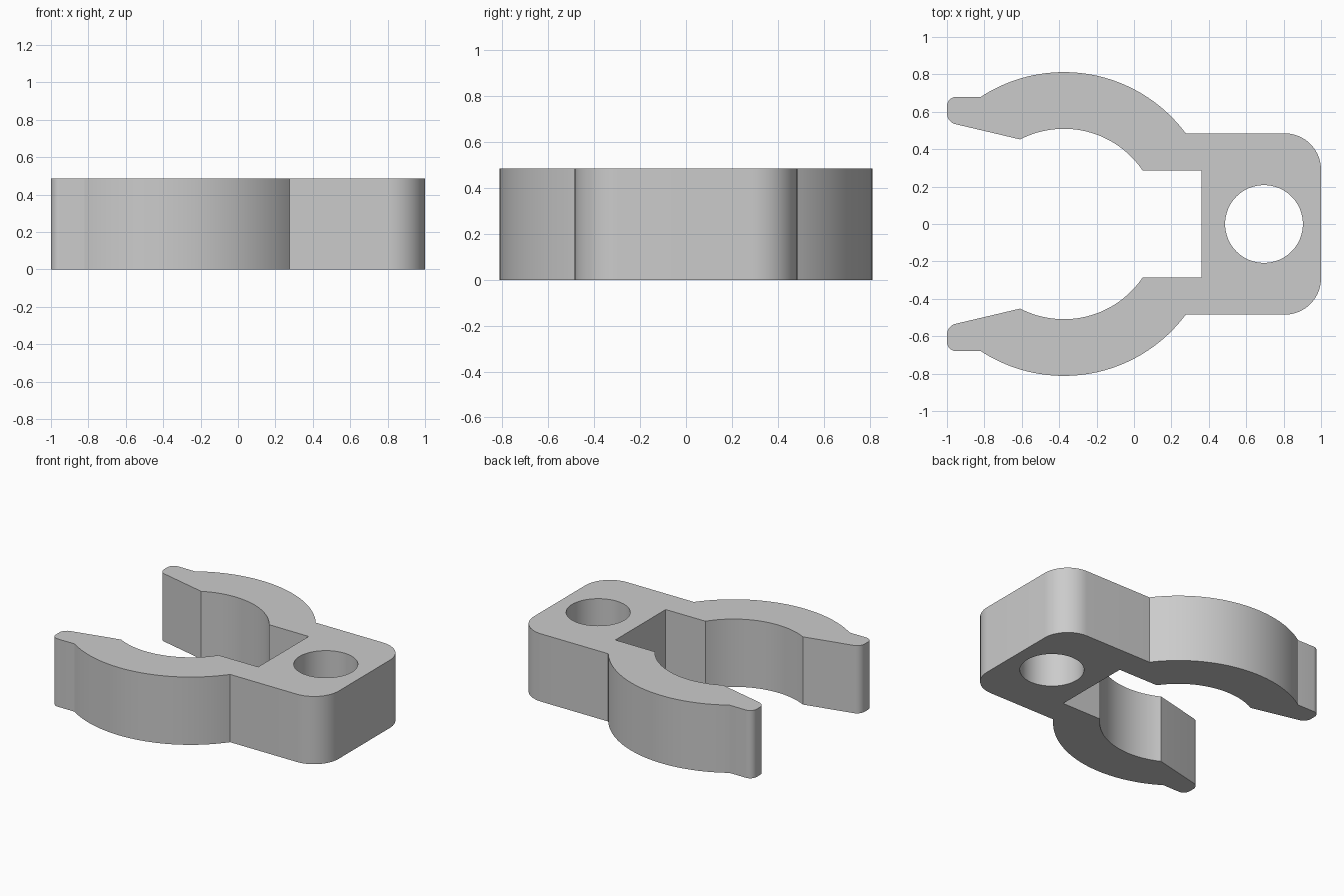
import bpy
import bmesh
from math import cos, sin, radians, atan2, degrees

HEIGHT = 0.485
RING_X = -0.375      # centre of the gripping arms
HOLE_X = 0.695       # centre of the mounting hole

cube = bpy.data.objects.get("Cube")
if cube:
    bpy.data.objects.remove(cube, do_unlink=True)

grey = bpy.data.materials.new("plain grey")
grey.use_nodes = True
colour = (0.6, 0.6, 0.6, 1)
grey.diffuse_color = colour
grey.node_tree.nodes["Principled BSDF"].inputs["Base Color"].default_value = colour


def arc(cx, cy, r, start, end, steps):
    """Points along a circular arc, angles in degrees."""
    angles = [radians(start + (end - start) * i / steps) for i in range(steps + 1)]
    return [(cx + r * cos(a), cy + r * sin(a)) for a in angles]


def ring_arc(first, last, r, steps):
    """Arc about the ring centre between two outline points."""
    a, b = (degrees(atan2(y, x - RING_X)) for x, y in (first, last))
    return arc(RING_X, 0, r, a, b, steps)


def prism(name, points, bottom, top):
    """Extrude a closed outline upwards into a solid object."""
    bm = bmesh.new()
    base = bm.faces.new([bm.verts.new((x, y, bottom)) for x, y in points])
    lid = bmesh.ops.extrude_face_region(bm, geom=[base], use_keep_orig=True)
    moved = [v for v in lid["geom"] if isinstance(v, bmesh.types.BMVert)]
    bmesh.ops.translate(bm, verts=moved, vec=(0, 0, top - bottom))
    bmesh.ops.recalc_face_normals(bm, faces=bm.faces)
    mesh = bpy.data.meshes.new(name)
    bm.to_mesh(mesh)
    bm.free()
    mesh.materials.append(grey)
    obj = bpy.data.objects.new(name, mesh)
    bpy.context.collection.objects.link(obj)
    return obj


# Half outline: rounded block, outer arm, rounded tip, inner arm, slot
half = arc(0.805, 0.29, 0.195, 0, 90, 16)
half += ring_arc((0.277, 0.485), (-0.82, 0.68), 0.812, 48)
half += arc(-0.95, 0.63, 0.05, 90, 180, 8)
half += arc(-0.94, 0.592, 0.06, 180, 257, 8)
half += ring_arc((-0.61, 0.455), (0.045, 0.285), 0.509, 40)
half += [(0.36, 0.285)]
outline = half + [(x, -y) for x, y in reversed(half)]

clip = prism("clip_body", outline, 0, HEIGHT)

# Mounting hole
cutter = prism("hole_cutter", arc(HOLE_X, 0, 0.208, 0, 360, 64)[:-1], -0.1, HEIGHT + 0.1)
cutter.hide_render = True
cut = clip.modifiers.new("mounting_hole", "BOOLEAN")
cut.operation = "DIFFERENCE"
cut.solver = "EXACT"
cut.object = cutter

bpy.ops.object.select_all(action="DESELECT")
bpy.context.view_layer.objects.active = clip
clip.select_set(True)
bpy.ops.object.modifier_apply(modifier=cut.name)
bpy.data.objects.remove(cutter, do_unlink=True)
bpy.ops.object.shade_smooth_by_angle(angle=radians(30))
